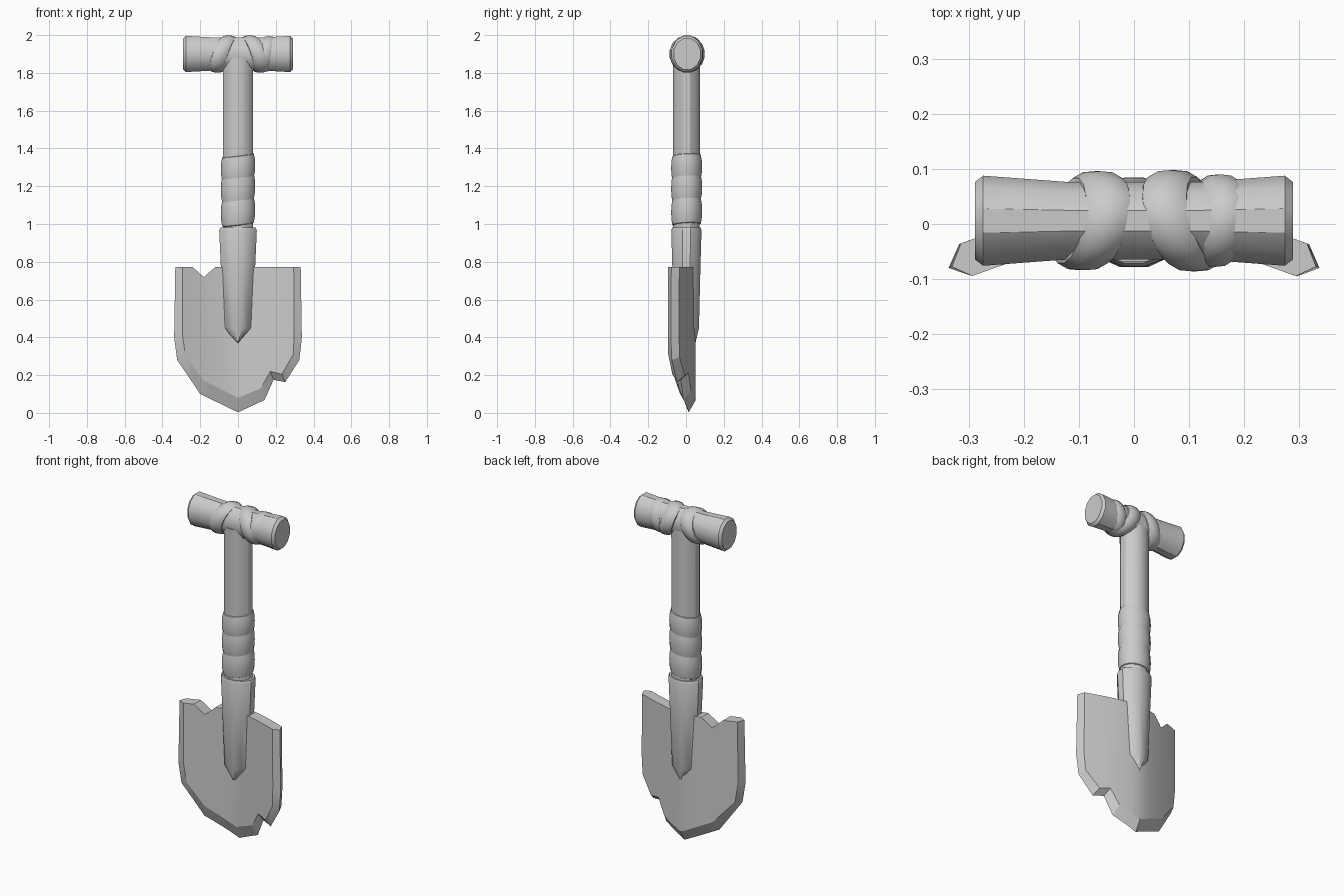
import bpy, bmesh, math
from mathutils import Vector

if "Cube" in bpy.data.objects:
    bpy.data.objects.remove(bpy.data.objects["Cube"])


def finish(bm, name, angle):
    bmesh.ops.recalc_face_normals(bm, faces=bm.faces)
    me = bpy.data.meshes.new(name)
    bm.to_mesh(me)
    bm.free()
    ob = bpy.data.objects.new(name, me)
    bpy.context.collection.objects.link(ob)
    bpy.ops.object.select_all(action='DESELECT')
    ob.select_set(True)
    bpy.context.view_layer.objects.active = ob
    bpy.ops.object.shade_smooth_by_angle(angle=math.radians(angle))
    return ob


def loft(name, axis, rings, sides=12, centre=(0, 0, 0), shear=(0, 0), angle=32):
    """Rings are (position, y radius, other radius); shear slants the rings."""
    bm = bmesh.new()
    loops = []
    for pos, ry, ro in rings:
        loop = []
        for i in range(sides):
            a = 2 * math.pi * (i + 0.5) / sides
            c, s = math.cos(a), math.sin(a)
            p = pos + shear[0] * c + shear[1] * s
            co = (p, ry * c, ro * s) if axis == 'X' else (ro * s, ry * c, p)
            loop.append(bm.verts.new(Vector(co) + Vector(centre)))
        loops.append(loop)
    for l0, l1 in zip(loops, loops[1:]):
        for i in range(sides):
            j = (i + 1) % sides
            bm.faces.new((l0[i], l0[j], l1[j], l1[i]))
    bm.faces.new(loops[0])
    bm.faces.new(loops[-1])
    return finish(bm, name, angle)


def band(name, axis, mid, width, ry, ro, centre, shear, dip=0.02):
    """Rounded strap wound around a bar."""
    rings = [(mid + width * t, ry - dip * d, ro - dip * d)
             for t, d in ((-.5, 1.3), (-.47, .65), (-.25, .1), (0, 0),
                          (.25, .1), (.47, .65), (.5, 1.3))]
    return loft(name, axis, rings, 16, centre, shear, 40)


# Cross grip with flared, chamfered ends
half = [(.29, .073, .085), (.275, .085, .099), (.12, .073, .09)]
grip = [(-p, a, b) for p, a, b in half] + half[::-1]
GC = (0, .006, 1.9)
loft("cross_grip", 'X', grip, 12, GC)

# Straps around the grip
band("grip_strap_left", 'X', -.08, .085, .092, .1, GC, (.014, .03))
band("grip_strap_right", 'X', .09, .085, .094, .1, GC, (-.02, -.028))
band("grip_strap_outer", 'X', .15, .075, .086, .096, GC, (.006, .014))

# Shaft
loft("shaft", 'Z', [(.9, .072, .082), (1.78, .074, .082), (1.88, .074, .086)],
     12, (0, .003, 0))

# Binding around the shaft
for i, (z, w) in enumerate(((1.065, .14), (1.19, .14), (1.3, .13))):
    band("shaft_binding_%d" % (i + 1), 'Z', z, w, .083, .092, (0, .003, 0),
         (.004, .01), .01)

# Socket, closing to a wedge on the blade
loft("socket", 'Z', [(.37, .05, .003), (.45, .069, .079), (.77, .077, .094),
                     (.965, .083, .103), (.982, .078, .096)],
     12, (0, .002, 0), angle=32)

# Blade: outer edge x, z and front bevel edge x, z
outline = [
    (-.332, .772, -.295, .772), (-.338, .4, -.295, .42),
    (-.322, .28, -.278, .3), (-.2, .1, -.18, .17), (0, .003, 0, .08),
    (.14, .068, .12, .13), (.188, .175, .172, .22), (.25, .163, .232, .205),
    (.325, .28, .293, .31), (.338, .4, .297, .42), (.332, .772, .295, .772),
    (-.12, .772, -.12, .772), (-.155, .742, -.155, .742),
    (-.18, .718, -.18, .718), (-.24, .772, -.24, .772)]
bm = bmesh.new()
front, outer, back = [], [], []
for ox, oz, fx, fz in outline:
    front.append(bm.verts.new((fx, -.017, fz)))
    outer.append(bm.verts.new((ox, .014, oz)))
    t = .45 if oz > .25 else .8
    back.append(bm.verts.new((ox + (fx - ox) * t, .05, oz + (fz - oz) * t)))
n = len(outline)
for l0, l1 in ((front, outer), (outer, back)):
    for i in range(n):
        j = (i + 1) % n
        bm.faces.new((l0[i], l0[j], l1[j], l1[i]))
bm.faces.new(front)
bm.faces.new(back)
bmesh.ops.recalc_face_normals(bm, faces=bm.faces)
# Cut into strips, then curve the sides forward
for k in range(-5, 6):
    bmesh.ops.bisect_plane(bm, geom=bm.verts[:] + bm.edges[:] + bm.faces[:],
                           plane_co=(k * .05, 0, 0), plane_no=(1, 0, 0), dist=1e-5)
for v in bm.verts:
    v.co.y -= .43 * abs(v.co.x) ** 1.4
bmesh.ops.triangulate(bm, faces=[f for f in bm.faces if len(f.verts) > 4])
finish(bm, "blade", 22)
